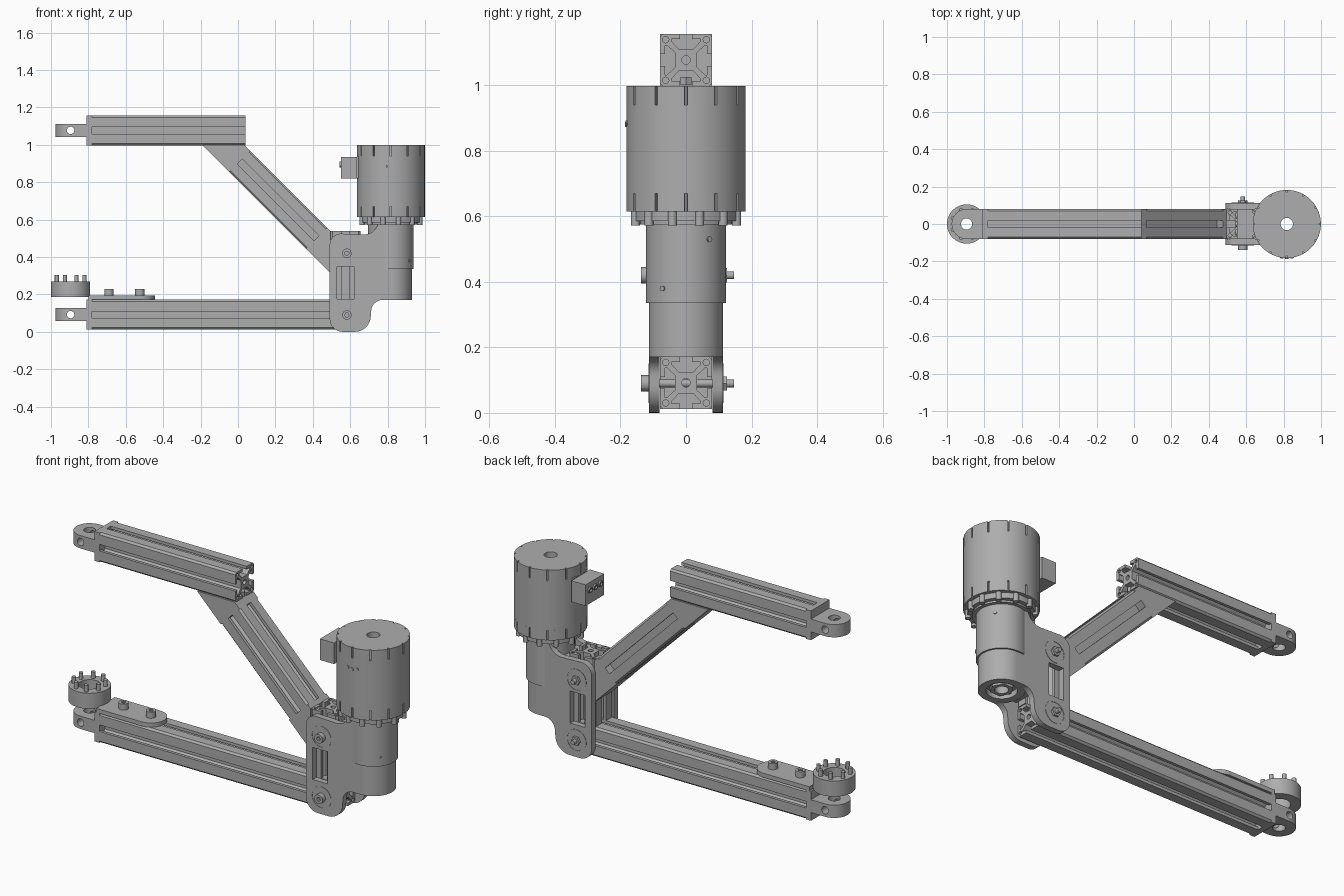
import bpy, bmesh
from math import sin, cos, pi, sqrt
from mathutils import Matrix, Vector

if "Cube" in bpy.data.objects:
    bpy.data.objects.remove(bpy.data.objects["Cube"], do_unlink=True)

grey = bpy.data.materials.new("machined_grey")
grey.use_nodes = True
COLOUR = (0.42, 0.42, 0.42, 1)
grey.diffuse_color = COLOUR
grey.node_tree.nodes["Principled BSDF"].inputs["Base Color"].default_value = COLOUR

# Extrusion frames: columns are the section's two axes and its depth axis
ALONG_Z = Matrix.Identity(4)
ALONG_X = Matrix(((0, 0, 1, 0), (1, 0, 0, 0), (0, 1, 0, 0), (0, 0, 0, 1)))
FORWARD = Matrix(((1, 0, 0, 0), (0, 0, -1, 0), (0, 1, 0, 0), (0, 0, 0, 1)))
parts = []


def arc(r, cx, cy, a0, a1, n=8):
    return [(cx + r * cos(a0 + (a1 - a0) * i / n), cy + r * sin(a0 + (a1 - a0) * i / n))
            for i in range(n + 1)]


def circle(r, cx=0, cy=0, n=32):
    return arc(r, cx, cy, 0, 2 * pi, n)[:-1]


def rect(x0, x1, y0, y1):
    return [(x0, y0), (x1, y0), (x1, y1), (x0, y1)]


def slab(name, loops, a, b, frame=ALONG_Z, cuts=()):
    """Extrude outline loops (inner loops are holes) from depth a to b, then trim by planes."""
    cu = bpy.data.curves.new(name, "CURVE")
    cu.dimensions, cu.fill_mode = "2D", "BOTH"
    cu.extrude = (b - a) / 2
    for loop in loops:
        s = cu.splines.new("POLY")
        s.points.add(len(loop) - 1)
        for p, (u, v) in zip(s.points, loop):
            p.co = (u, v, 0, 1)
        s.use_cyclic_u = True
    tmp = bpy.data.objects.new(name + "_outline", cu)
    bpy.context.collection.objects.link(tmp)
    dg = bpy.context.evaluated_depsgraph_get()
    me = bpy.data.meshes.new_from_object(tmp.evaluated_get(dg))
    bpy.data.objects.remove(tmp, do_unlink=True)
    bpy.data.curves.remove(cu)
    bm = bmesh.new()
    bm.from_mesh(me)
    bmesh.ops.remove_doubles(bm, verts=bm.verts, dist=0.00005)
    bm.transform(frame @ Matrix.Translation((0, 0, (a + b) / 2)))
    for co, no in cuts:
        bmesh.ops.bisect_plane(bm, geom=bm.verts[:] + bm.edges[:] + bm.faces[:],
                               plane_co=co, plane_no=no, clear_outer=True)
        bmesh.ops.holes_fill(bm, edges=[e for e in bm.edges if e.is_boundary])
    bmesh.ops.recalc_face_normals(bm, faces=bm.faces)
    bm.to_mesh(me)
    bm.free()
    me.name = name
    me.materials.clear()
    me.materials.append(grey)
    ob = bpy.data.objects.new(name, me)
    bpy.context.collection.objects.link(ob)
    parts.append(ob)
    return ob


def cut(ob, tool):
    """Subtract the tool from the part and delete the tool."""
    mod = ob.modifiers.new("hole", "BOOLEAN")
    mod.operation, mod.object, mod.solver = "DIFFERENCE", tool, "EXACT"
    dg = bpy.context.evaluated_depsgraph_get()
    ob.data = bpy.data.meshes.new_from_object(ob.evaluated_get(dg))
    ob.modifiers.clear()
    parts.remove(tool)
    bpy.data.objects.remove(tool, do_unlink=True)


# Slotted rail section: one side's slot turned four times, plus bores
H = 0.08
half = [(0.07, H), (0.018, H), (0.018, 0.064), (0.045, 0.064), (0.045, 0.058), (0.022, 0.033)]
side = half + [(-u, v) for u, v in reversed(half)]
rail = []
for k in range(4):
    c, s = round(cos(k * pi / 2)), round(sin(k * pi / 2))
    rail += [(c * u - s * v, s * u + c * v) for u, v in side]
section = [rail, circle(0.013, n=16)]
for sx in (-1, 1):
    for sy in (-1, 1):
        section.append(circle(0.01, sx * 0.062, sy * 0.062, 8))
solid = [rect(-H, H, -H, H)]


def at(x, z, frame=ALONG_X):
    return Matrix.Translation((x, 0, z)) @ frame


# Horizontal rails with solid end blocks and drilled rod eyes
EYE = -0.895
for label, z, end in (("upper", 1.077, 0.04), ("lower", 0.092, 0.65)):
    slab(label + "_rail", section, -0.78, end, at(0, z))
    slab(label + "_rail_end_block", solid, -0.81, -0.78, at(0, z))
    outline = arc(H, EYE, 0, pi / 2, 3 * pi / 2, 20) + [(-0.81, -H), (-0.81, H)]
    eye = slab(label + "_rod_eye", [outline, circle(0.03, EYE)], z - 0.035, z + 0.035)
    cut(eye, slab("pin_cutter", [circle(0.02, EYE, z, 24)], -0.2, 0.2, FORWARD))
slab("upper_rail_nut", [circle(0.02, n=6)], 0.0, 0.025, at(0.02, 1.0, ALONG_Z))

# Diagonal strut: slotted middle with solid mitred ends
d = 1 / sqrt(2)
diagonal = Matrix(((0, d, d, 0.2), (1, 0, 0, 0), (0, d, -d, 0.72), (0, 0, 0, 1)))
slab("strut", section, -0.27, 0.31, diagonal)
slab("strut_top_mitre", solid, -0.65, -0.27, diagonal, [(Vector((0, 0, 0.998)), Vector((0, 0, 1)))])
slab("strut_bottom_mitre", solid, 0.31, 0.65, diagonal, [(Vector((0.495, 0, 0)), Vector((1, 0, 0)))])

# Upright rail stub between the bracket plates
slab("upright_rail", section, 0.172, 0.54, at(0.575, 0, ALONG_Z))

# Bracket plates with window, joined to the gearbox by a web
AXIS = 0.817
plate = (arc(0.07, 0.56, 0.07, pi, 1.5 * pi) + arc(0.085, 0.625, 0.085, 1.5 * pi, 2 * pi)
         + arc(0.06, 0.772, 0.11, pi, pi / 2) + [(AXIS, 0.17), (AXIS, 0.577), (0.752, 0.577)]
         + arc(0.08, 0.672, 0.6, -0.2, -pi / 2) + arc(0.06, 0.55, 0.465, pi / 2, pi))
window = rect(0.53, 0.62, 0.175, 0.35)
for label, a in (("front", 0.081), ("back", -0.113)):
    slab(label + "_bracket_plate", [plate, window], a, a + 0.032, FORWARD)
slab("bracket_web", [rect(0.657, 0.76, -0.09, 0.09)], 0.2, 0.5)

# Pivot bolts through the bracket
for label, z in (("lower", 0.09), ("upper", 0.42)):
    slab(label + "_bolt_shaft", [circle(0.012, 0.582, z, 16)], -0.147, 0.12, FORWARD)
    slab(label + "_bolt_head", [circle(0.025, 0.582, z, 24), circle(0.012, 0.582, z, 6)],
         0.113, 0.138, FORWARD)
    slab(label + "_bolt_nut", [circle(0.025, 0.582, z, 6)], -0.125, -0.113, FORWARD)
    for a in (0.112, -0.115):
        slab(label + "_bolt_ring", [circle(0.06, 0.582, z), circle(0.054, 0.582, z)],
             a, a + 0.003, FORWARD)


# Hollow gearbox and motor stack
def notched(r, n=12, depth=0.01, w=0.022):
    pts = []
    for i in range(n):
        a, step = 2 * pi * i / n, 2 * pi / n
        pts += [(AXIS + (r - depth) * cos(a + k * w), (r - depth) * sin(a + k * w)) for k in (-1, 1)]
        pts += arc(r, AXIS, 0, a + w, a + step - w, 6)
    return pts


bore = circle(0.033, AXIS)
slab("gearbox_skirt", [circle(0.113, AXIS, 0, 48), circle(0.075, AXIS)], 0.17, 0.2)
slab("gearbox_lower", [circle(0.113, AXIS, 0, 48), bore], 0.2, 0.34)
slab("output_hex", [circle(0.058, AXIS, 0, 6), bore], 0.175, 0.2)
slab("gearbox_upper", [circle(0.122, AXIS, 0, 48), bore], 0.335, 0.58)
slab("motor_flange", [circle(0.162, AXIS, 0, 48), bore], 0.585, 0.615)
slab("flange_neck", [circle(0.14, AXIS, 0, 48), bore], 0.575, 0.585)
slab("motor_lower_band", [notched(0.182), bore], 0.615, 0.67)
slab("motor_body", [circle(0.182, AXIS, 0, 72), bore], 0.67, 0.94)
slab("motor_upper_band", [notched(0.182), bore], 0.94, 0.998)
for i in range(12):
    a = 2 * pi * (i + 0.5) / 12
    slab("flange_bolt", [circle(0.014, AXIS + 0.16 * cos(a), 0.16 * sin(a), 12)], 0.572, 0.615)

# Small set screws on the gearbox and motor
for r, a, z in ((0.12, 0.62, 0.53), (0.12, -0.62, 0.38), (0.18, -pi / 2, 0.88),
                (0.18, -pi / 2 - 0.15, 0.885), (0.18, -pi / 2 + 0.15, 0.885)):
    turn = Matrix.Translation((AXIS, 0, z)) @ Matrix.Rotation(a, 4, "Z") @ ALONG_X
    slab("set_screw", [circle(0.009, n=6)], r - 0.01, r + 0.006, turn)

# Connector box on the motor's inner side
slab("connector_box", [rect(-0.08, 0.08, 0.82, 0.935)], 0.55, 0.635, ALONG_X)
slab("connector_neck", [rect(-0.06, 0.06, 0.82, 0.94)], 0.635, 0.68, ALONG_X)
for y in (-0.045, 0, 0.045):
    slab("connector_socket", [circle(0.016, y, 0.895, 16), circle(0.009, y, 0.895, 16)],
         0.542, 0.55, ALONG_X)

# Sensor ring with pins and its mounting strip on the lower rail
slab("sensor_ring", [circle(0.105, EYE, 0, 48), circle(0.055, EYE)], 0.185, 0.27)
for i in range(8):
    a = pi * (i + 0.5) / 4
    slab("ring_pin", [circle(0.011, EYE + 0.08 * cos(a), 0.08 * sin(a), 12)], 0.26, 0.305)
strip = arc(H, -0.525, 0, -pi / 2, pi / 2, 20) + [(-0.8, H), (-0.8, -H)]
slab("ring_mount_strip", [strip], 0.172, 0.195)
for x in (-0.69, -0.525):
    slab("strip_screw", [circle(0.025, x, 0, 20), circle(0.012, x, 0, 6)], 0.195, 0.228)

# Smooth the round walls and keep crisp edges
bpy.ops.object.select_all(action="DESELECT")
for ob in parts:
    ob.select_set(True)
bpy.context.view_layer.objects.active = parts[0]
bpy.ops.object.shade_smooth_by_angle(angle=0.6)
